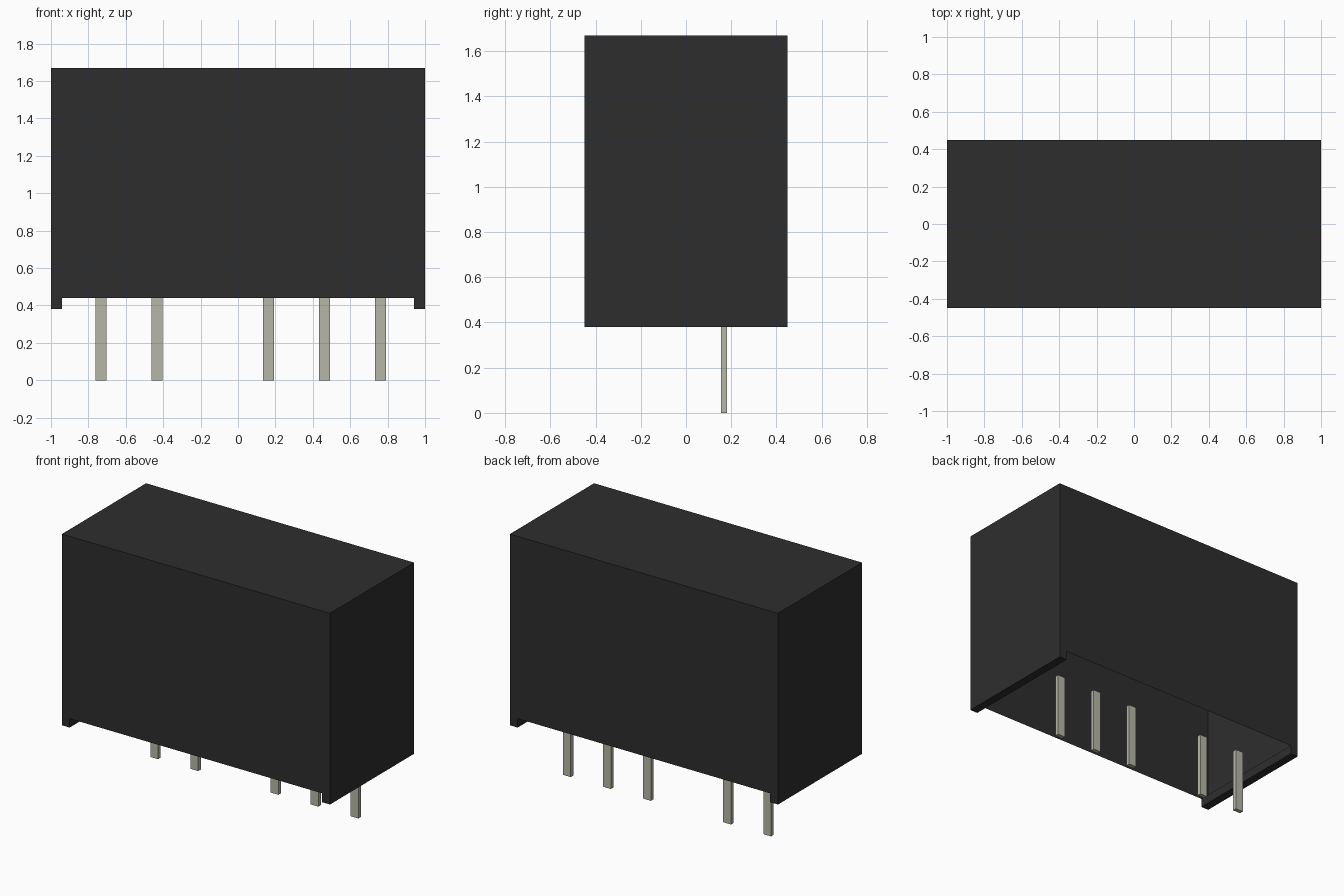
import bpy
import bmesh

cube = bpy.data.objects.get("Cube")
if cube:
    bpy.data.objects.remove(cube, do_unlink=True)


def make_material(name, color):
    mat = bpy.data.materials.new(name)
    mat.use_nodes = True
    mat.diffuse_color = color
    mat.node_tree.nodes["Principled BSDF"].inputs["Base Color"].default_value = color
    return mat


def add_object(name, bm, mat):
    mesh = bpy.data.meshes.new(name)
    bm.to_mesh(mesh)
    bm.free()
    mesh.materials.append(mat)
    obj = bpy.data.objects.new(name, mesh)
    bpy.context.collection.objects.link(obj)
    return obj


black = make_material("black plastic", (0.027, 0.027, 0.027, 1))
metal = make_material("pin metal", (0.47, 0.47, 0.39, 1))

HALF_X, HALF_Y = 1.0, 0.448
TOP, RIM, FOOT = 1.67, 0.44, 0.38
INNER_X = 0.942

# Case: notched profile extruded through the depth, open underneath
half = [(HALF_X, TOP), (HALF_X, FOOT), (INNER_X, FOOT), (INNER_X, RIM)]
profile = half + [(-x, z) for x, z in reversed(half)]
bm = bmesh.new()
front = bm.faces.new([bm.verts.new((x, -HALF_Y, z)) for x, z in profile])
extruded = bmesh.ops.extrude_face_region(bm, geom=[front], use_keep_orig=True)
back = [v for v in extruded["geom"] if isinstance(v, bmesh.types.BMVert)]
bmesh.ops.translate(bm, verts=back, vec=(0, 2 * HALF_Y, 0))
bmesh.ops.recalc_face_normals(bm, faces=bm.faces)
opening = [f for f in bm.faces
           if f.normal.z < -0.9 and abs(f.calc_center_median().z - RIM) < 0.01]
bmesh.ops.delete(bm, geom=opening, context="FACES_ONLY")
add_object("case", bm, black)

# Pins: one row with a gap at the third position
PITCH = 0.299
for number, slot in enumerate((0, 1, 3, 4, 5), 1):
    bm = bmesh.new()
    bmesh.ops.create_cube(bm, size=1)
    bmesh.ops.scale(bm, verts=bm.verts, vec=(0.058, 0.028, RIM))
    bmesh.ops.translate(bm, verts=bm.verts,
                        vec=(-0.733 + slot * PITCH, 0.168, RIM / 2))
    add_object(f"pin_{number}", bm, metal)
